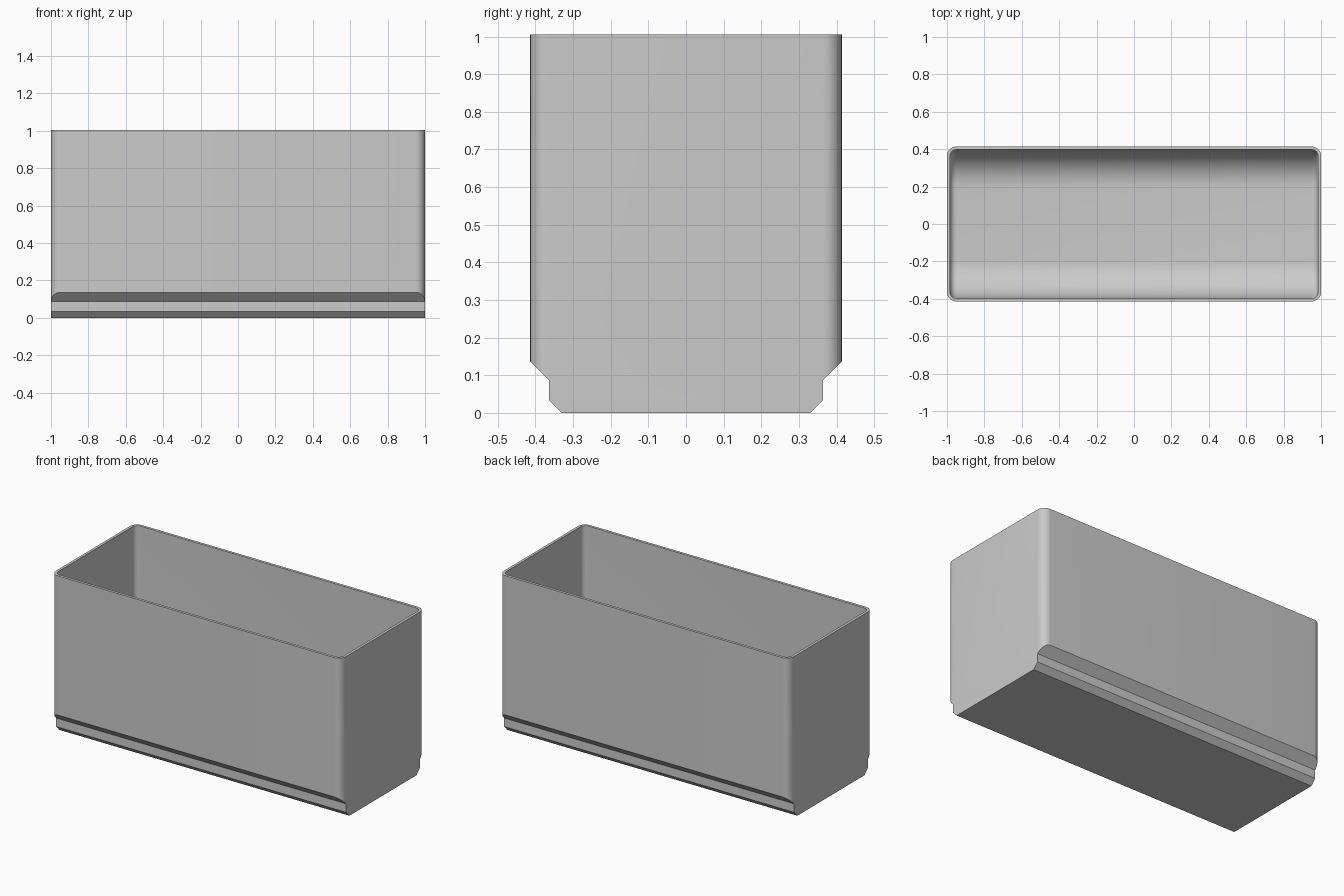
import bpy, bmesh
from math import sin, cos, pi, radians

cube = bpy.data.objects.get("Cube")
if cube:
    bpy.data.objects.remove(cube, do_unlink=True)

HALF_X, HALF_Y, HEIGHT = 1.0, 0.414, 1.005
WALL, CORNER = 0.0165, 0.05
FLOOR, SCOOP = 0.05, 0.2

grey = bpy.data.materials.new("plain grey")
grey.use_nodes = True
colour = (0.6, 0.6, 0.6, 1)
grey.diffuse_color = colour
grey.node_tree.nodes["Principled BSDF"].inputs["Base Color"].default_value = colour


def arc(cx, cy, radius, start, steps):
    """Quarter circle of points, counter-clockwise from the start angle."""
    return [(cx + radius * cos(start + pi / 2 * i / steps),
             cy + radius * sin(start + pi / 2 * i / steps)) for i in range(steps + 1)]


def prism(name, points, direction, round_ends=0):
    """Extrude a closed outline along z, or along x when points are (y, z)."""
    bm = bmesh.new()
    along_x = direction == "x"
    verts = [bm.verts.new((-half_len, a, b) if along_x else (a, b, 0))
             for half_len in [points["half"]] for a, b in points["outline"]]
    face = bm.faces.new(verts)
    shift = (2 * points["half"], 0, 0) if along_x else (0, 0, 2 * points["half"])
    new = bmesh.ops.extrude_face_region(bm, geom=[face], use_keep_orig=True)
    bmesh.ops.translate(bm, vec=shift,
                        verts=[v for v in new["geom"] if isinstance(v, bmesh.types.BMVert)])
    bmesh.ops.recalc_face_normals(bm, faces=bm.faces)
    if round_ends:
        ends = [e for e in bm.edges if abs(e.verts[0].co.x - e.verts[1].co.x) < 1e-5]
        bmesh.ops.bevel(bm, geom=ends, offset=round_ends, segments=8,
                        profile=0.5, affect="EDGES", clamp_overlap=False)
    mesh = bpy.data.meshes.new(name)
    bm.to_mesh(mesh)
    bm.free()
    mesh.materials.append(grey)
    obj = bpy.data.objects.new(name, mesh)
    bpy.context.collection.objects.link(obj)
    return obj


# Bin body: rounded rectangle, extruded upwards
cx, cy = HALF_X - CORNER, HALF_Y - CORNER
outline = []
for i, (sx, sy) in enumerate([(1, 1), (-1, 1), (-1, -1), (1, -1)]):
    outline += arc(sx * cx, sy * cy, CORNER, i * pi / 2, 10)
body = prism("bin_body", {"outline": outline, "half": HEIGHT / 2}, "z")

# Stepped foot: everything outside this cross-section is trimmed away
right = [(0.331, 0), (0.364, 0.034), (0.364, 0.087), (0.564, 0.287), (0.564, 1.2)]
foot = prism("foot_trim", {"outline": right + [(-y, z) for y, z in reversed(right)],
                           "half": 1.2}, "x")

# Cavity: deep trough with wide scoops along the long sides and small end fillets
inner = HALF_Y - WALL
scoop = arc(inner - SCOOP, FLOOR + SCOOP, SCOOP, -pi / 2, 24)
trough = scoop + [(inner, 1.2), (-inner, 1.2)] + [(-y, z) for y, z in reversed(scoop)]
cavity = prism("cavity_cutter", {"outline": trough, "half": HALF_X - WALL}, "x",
               round_ends=CORNER - WALL)

for helper, operation in ((foot, "INTERSECT"), (cavity, "DIFFERENCE")):
    cut = body.modifiers.new(helper.name, "BOOLEAN")
    cut.object, cut.operation, cut.solver = helper, operation, "EXACT"

# Bake the cuts and drop the helpers
bpy.context.view_layer.update()
graph = bpy.context.evaluated_depsgraph_get()
baked = bpy.data.meshes.new_from_object(body.evaluated_get(graph))
body.modifiers.clear()
body.data = baked
for helper in (foot, cavity):
    bpy.data.objects.remove(helper, do_unlink=True)

bpy.ops.object.select_all(action="DESELECT")
body.select_set(True)
bpy.context.view_layer.objects.active = body
bpy.ops.object.shade_smooth_by_angle(angle=radians(30))
